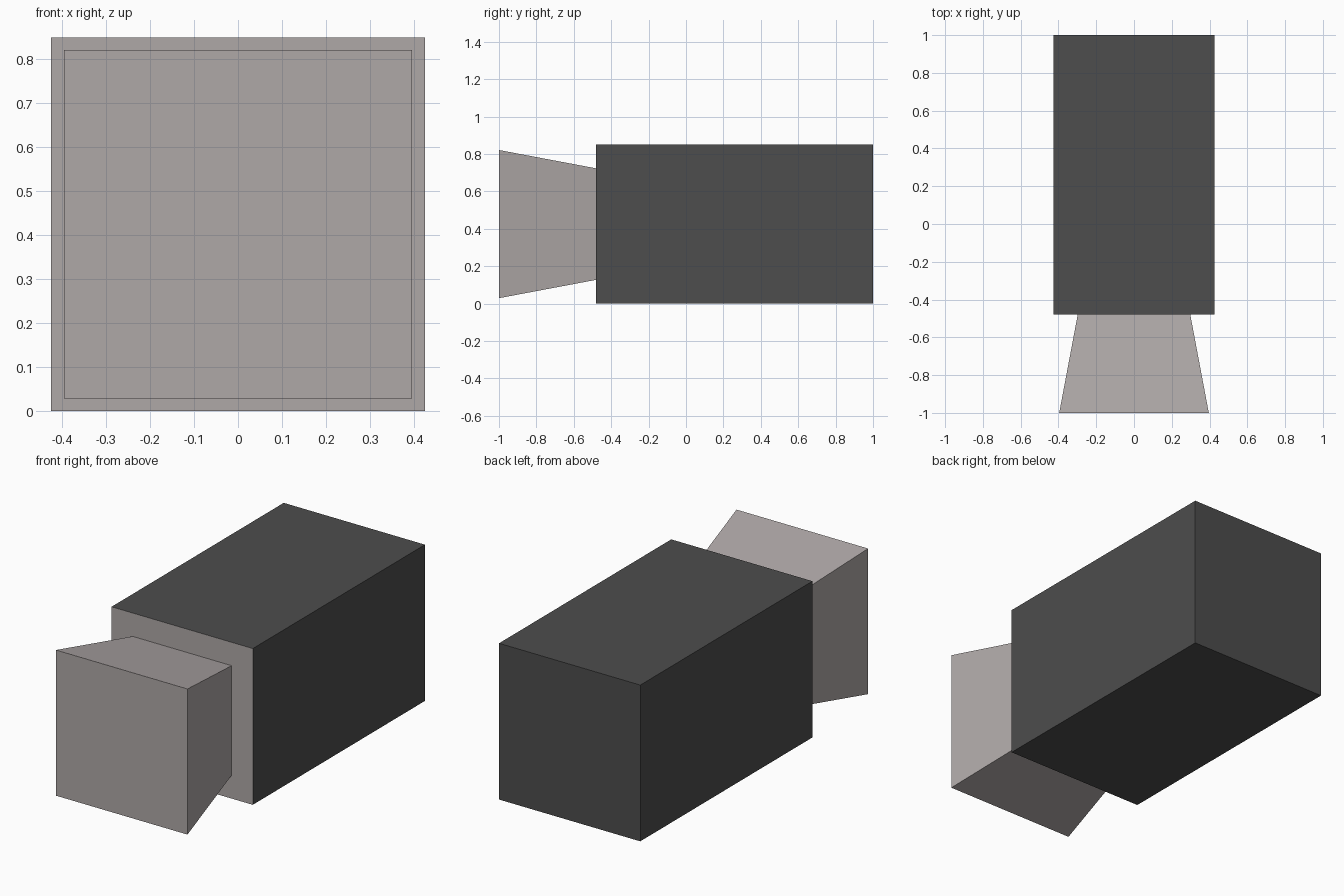
import bpy
import bmesh

if "Cube" in bpy.data.objects:
    bpy.data.objects.remove(bpy.data.objects["Cube"])


def material(name, rgb):
    m = bpy.data.materials.new(name)
    m.diffuse_color = (*rgb, 1.0)
    m.use_nodes = True
    m.node_tree.nodes["Principled BSDF"].inputs["Base Color"].default_value = m.diffuse_color
    return m


dark = material("dark grey", (0.074, 0.074, 0.074))
light = material("warm light grey", (0.43, 0.395, 0.39))
MID_Z = 0.425


def tapered_box(name, front, back, materials):
    """Square section box along y; front and back are (y, half width)."""
    mesh = bpy.data.meshes.new(name)
    bm = bmesh.new()
    bmesh.ops.create_cube(bm, size=2)
    for v in bm.verts:
        y, half = front if v.co.y < 0 else back
        v.co = (v.co.x * half, y, MID_Z + v.co.z * half)
    bm.normal_update()
    # The second material, if any, goes on the front face
    for f in bm.faces:
        f.material_index = int(len(materials) > 1 and f.normal.y < -0.9)
    bm.to_mesh(mesh)
    bm.free()
    for m in materials:
        mesh.materials.append(m)
    obj = bpy.data.objects.new(name, mesh)
    bpy.context.collection.objects.link(obj)
    return obj


# Dark housing with a light front panel
tapered_box("housing", (-0.48, 0.425), (1.0, 0.425), [dark, light])

# Flared front hood
tapered_box("front_hood", (-1.0, 0.396), (-0.48, 0.298), [light])
